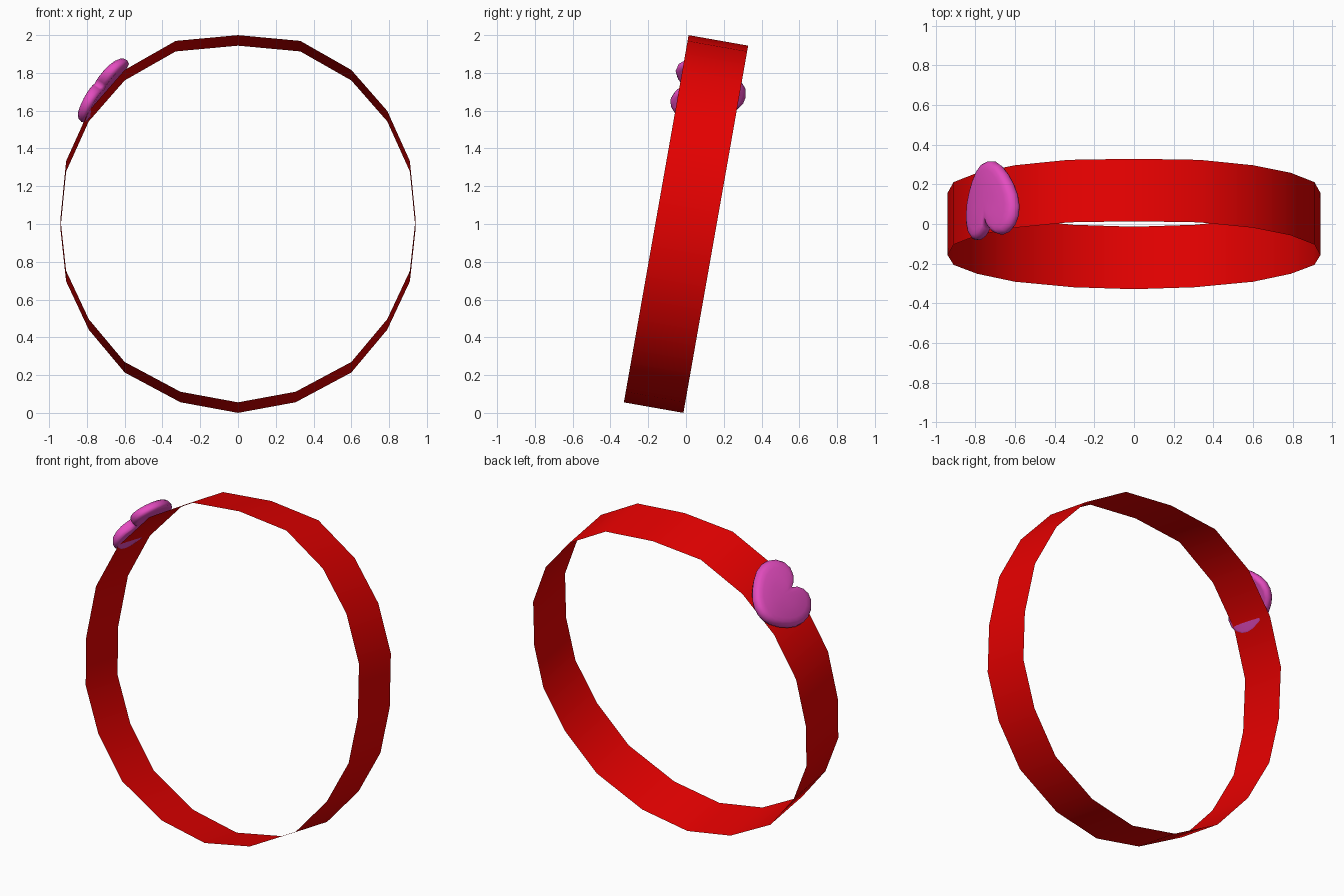
import bpy, bmesh, math
from mathutils import Matrix, Vector

if "Cube" in bpy.data.objects:
    bpy.data.objects.remove(bpy.data.objects["Cube"])


def material(name, rgb):
    m = bpy.data.materials.new(name)
    m.diffuse_color = (*rgb, 1)
    m.use_nodes = True
    m.node_tree.nodes["Principled BSDF"].inputs["Base Color"].default_value = m.diffuse_color
    return m


def finish(bm, name, mat, matrix):
    for f in bm.faces:
        f.smooth = True
    mesh = bpy.data.meshes.new(name)
    bm.to_mesh(mesh)
    bm.free()
    mesh.materials.append(mat)
    ob = bpy.data.objects.new(name, mesh)
    bpy.context.collection.objects.link(ob)
    ob.matrix_world = matrix


def mirrored(half):
    return half + [(-x, z) for x, z in half[-2:0:-1]]


red = material("red", (0.80, 0.0, 0.0))
pink = material("orchid pink", (0.77, 0.072, 0.52))

# Whole bangle leans back by ten degrees
lean = Matrix.Translation((0, 0, 1)) @ Matrix.Rotation(math.radians(-10), 4, 'X')

# Band: thin 20-sided hoop, half outline mirrored
outline = mirrored([(0, .987), (.33, .956), (.60, .80), (.79, .58), (.91, .31), (.94, 0),
                    (.91, -.28), (.79, -.54), (.60, -.77), (.305, -.93), (0, -.987)])
bm = bmesh.new()
rows = [[bm.verts.new((x, y, z)) for x, z in outline] for y in (-.16, .16)]
n = len(outline)
for i in range(n):
    j = (i + 1) % n
    bm.faces.new((rows[0][i], rows[1][i], rows[1][j], rows[0][j]))
bm.normal_update()
for f in bm.faces:
    c = f.calc_center_median()
    if f.normal.dot(Vector((c.x, 0, c.z))) < 0:
        f.normal_flip()
finish(bm, "band", red, lean)

# Heart charm: heart outline repeated in rings for a pillowed rim,
# bent slightly to follow the band
heart = mirrored([(0, .11), (.02, .15), (.053, .18), (.095, .195), (.138, .187),
                  (.177, .155), (.199, .11), (.204, .06), (.193, 0), (.166, -.06),
                  (.13, -.115), (.088, -.16), (.045, -.187), (0, -.195)])
profile = [(.5, -.024), (.88, -.024), (.96, -.02), (1, -.004), (.985, .014),
           (.94, .027), (.87, .034), (.75, .037), (.4, .038)]
bm = bmesh.new()


def bent(x, y, z):
    return bm.verts.new((x, y, z - .6 * x * x))


rings = [[bent(x * s, y * s, z) for x, y in heart] for s, z in profile]
n = len(heart)
for a, b in zip(rings, rings[1:]):
    for i in range(n):
        j = (i + 1) % n
        bm.faces.new((a[i], a[j], b[j], b[i]))
for ring, z in ((rings[0], -.024), (rings[-1], .038)):
    mid = bent(0, 0, z)
    for i in range(n):
        bm.faces.new((ring[i], ring[(i + 1) % n], mid))
bmesh.ops.recalc_face_normals(bm, faces=bm.faces[:])

# Heart lies on the upper left of the band with its tip to the back
axes = Matrix(((-.6, 0, -.8), (0, -1, 0), (-.8, 0, .6))).to_4x4()
finish(bm, "heart_charm", pink, lean @ Matrix.Translation((-.729, 0, .718)) @ axes)
